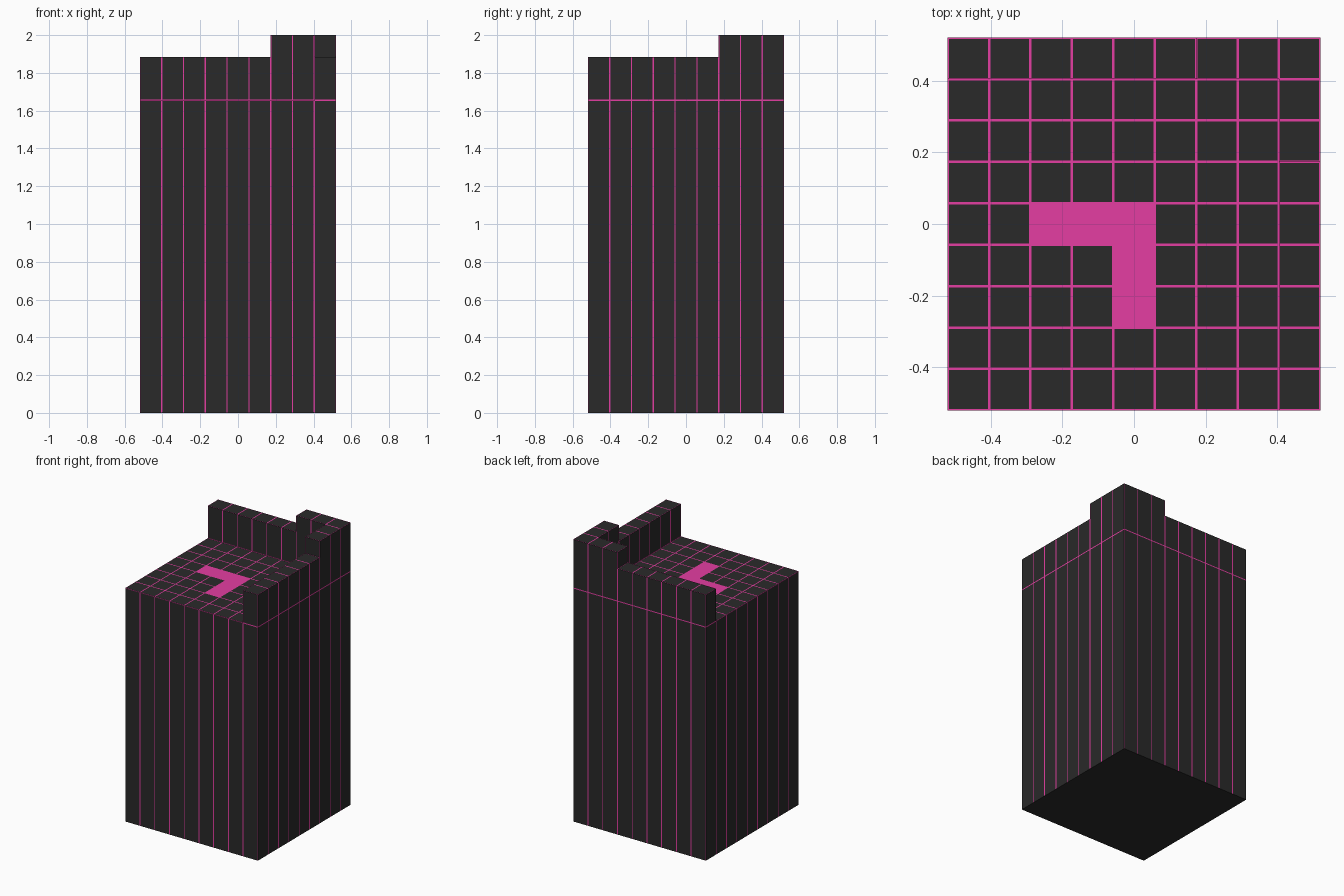
import bpy, bmesh
from mathutils import Vector

if "Cube" in bpy.data.objects:
    bpy.data.objects.remove(bpy.data.objects["Cube"])

N = 9                       # cells per side
HALF = 0.52
P = 2 * HALF / N            # cell pitch
FLOOR, LOW, TALL = 1.655, 1.885, 2.0
LINE = 0.0035               # half width of the seam between tiles


def material(name, rgb):
    m = bpy.data.materials.new(name)
    m.diffuse_color = (*rgb, 1)
    m.use_nodes = True
    m.node_tree.nodes["Principled BSDF"].inputs["Base Color"].default_value = m.diffuse_color
    return m


DARK = material("charcoal", (0.0225, 0.0225, 0.0225))
PINK = material("magenta", (0.78, 0.048, 0.36))


def height(i, j):
    """Top of the cell in column i (x) and row j (y)."""
    if not (0 <= i < N and 0 <= j < N):
        return 0.0
    if i == N - 1 or j == N - 1:
        return TALL if i >= 6 and j >= 6 else LOW
    return FLOOR


# L-shaped inlay on the floor
INLAY = {(2, 4), (3, 4), (4, 4), (4, 3), (4, 2)}


def build(name, cells, bottom, ceiling):
    """Skin of a group of cell columns, each face a dark tile with a magenta rim."""
    bm = bmesh.new()

    def face(pts, mat):
        bm.faces.new([bm.verts.new(p) for p in pts]).material_index = mat

    def tile(pts, centre_mat=0):
        """Quad split into an inner tile and four rim strips."""
        a, b, c, d = (Vector(p) for p in pts)
        u, v = (b - a).normalized() * LINE, (d - a).normalized() * LINE
        outer = (a, b, c, d)
        inner = (a + u + v, b - u + v, c - u - v, d + u - v)
        face(inner, centre_mat)
        upright = abs((b - a).cross(d - a).normalized().z) < 0.5
        for k in range(4):
            n = (k + 1) % 4
            z = (outer[k].z + outer[n].z) / 2
            # Upright tiles have no seam along the ground or the wall tops
            plain = upright and any(abs(z - e) < 1e-3 for e in (0, LOW, TALL))
            face((outer[k], outer[n], inner[n], inner[k]), 0 if plain else 1)

    for i, j in cells:
        h = height(i, j)
        x0, y0 = -HALF + i * P, -HALF + j * P
        x1, y1 = x0 + P, y0 + P
        top = min(h, ceiling)
        if h <= ceiling:
            tile(((x0, y0, h), (x1, y0, h), (x1, y1, h), (x0, y1, h)),
                 1 if (i, j) in INLAY else 0)
        sides = (((0, -1), (x0, y0), (x1, y0)), ((1, 0), (x1, y0), (x1, y1)),
                 ((0, 1), (x1, y1), (x0, y1)), ((-1, 0), (x0, y1), (x0, y0)))
        for (di, dj), a, b in sides:
            low = max(bottom, height(i + di, j + dj))
            if low < top - 1e-4:
                tile(((*a, low), (*b, low), (*b, top), (*a, top)))

    # Plain underside
    if bottom == 0:
        face(((-HALF, -HALF, 0), (-HALF, HALF, 0), (HALF, HALF, 0), (HALF, -HALF, 0)), 0)
    bmesh.ops.remove_doubles(bm, verts=bm.verts, dist=1e-5)
    me = bpy.data.meshes.new(name)
    me.materials.append(DARK)
    me.materials.append(PINK)
    bm.to_mesh(me)
    bm.free()
    ob = bpy.data.objects.new(name, me)
    bpy.context.collection.objects.link(ob)


ALL = [(i, j) for i in range(N) for j in range(N)]

# Tall base with tiled floor
build("tiled_base", ALL, 0, FLOOR)
# Low walls along the back and right edges
build("back_wall", [c for c in ALL if c[1] == N - 1 and height(*c) == LOW], FLOOR, LOW)
build("right_wall", [c for c in ALL if c[0] == N - 1 and height(*c) == LOW], FLOOR, LOW)
# Raised corner joining the walls
build("raised_corner", [c for c in ALL if height(*c) == TALL], FLOOR, TALL)
